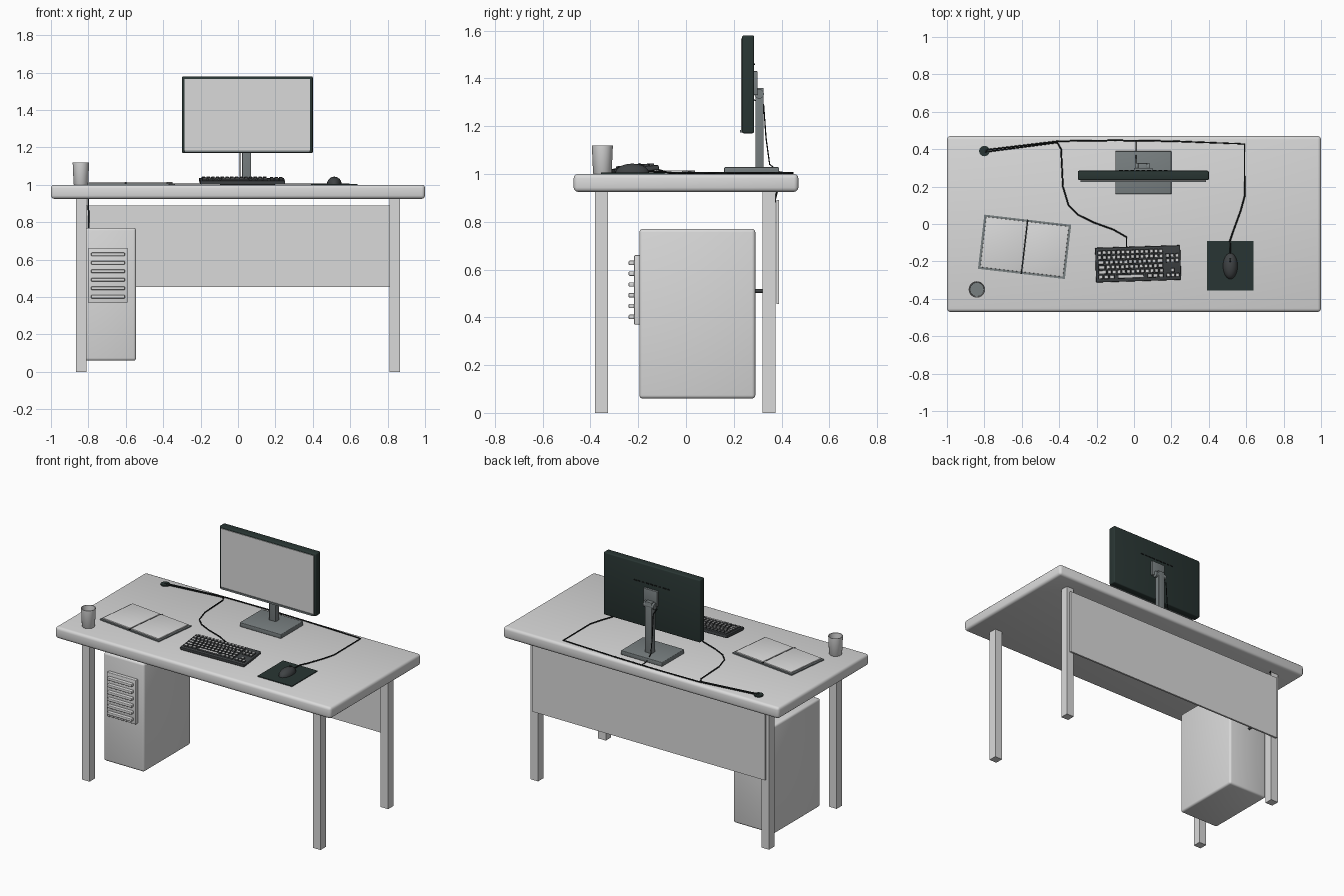
import bpy, bmesh, math
from mathutils import Matrix, Vector

if "Cube" in bpy.data.objects:
    bpy.data.objects.remove(bpy.data.objects["Cube"])


def material(name, r, g, b):
    m = bpy.data.materials.new(name)
    m.use_nodes = True
    m.diffuse_color = (r, g, b, 1)
    m.node_tree.nodes["Principled BSDF"].inputs["Base Color"].default_value = (r, g, b, 1)
    return m


LIGHT = material("light grey", 0.7, 0.7, 0.7)
DARK = material("dark green grey", 0.022, 0.036, 0.033)
STEEL = material("steel grey", 0.19, 0.215, 0.22)
CHARCOAL = material("charcoal", 0.05, 0.055, 0.058)
BLACK = material("black", 0.008, 0.01, 0.01)


def finish(name, bm, *mats):
    """Turn a bmesh into an object, smooth with sharp edges kept."""
    bmesh.ops.recalc_face_normals(bm, faces=bm.faces)
    me = bpy.data.meshes.new(name)
    bm.to_mesh(me)
    bm.free()
    for m in mats:
        me.materials.append(m)
    me.shade_smooth()
    me.set_sharp_from_angle(angle=math.radians(35))
    ob = bpy.data.objects.new(name, me)
    bpy.context.collection.objects.link(ob)
    return ob


def add_box(bm, x, y, z, taper=1.0):
    """Add a box given (min, max) pairs; taper scales its top."""
    lo, hi = Vector((x[0], y[0], z[0])), Vector((x[1], y[1], z[1]))
    mid, size = (lo + hi) / 2, hi - lo
    verts = bmesh.ops.create_cube(bm, size=1)["verts"]
    for v in verts:
        k = taper if v.co.z > 0 else 1
        v.co = mid + Vector((v.co.x * size.x * k, v.co.y * size.y * k, v.co.z * size.z))


def box(name, x, y, z, mat, bevel=0.0):
    bm = bmesh.new()
    add_box(bm, x, y, z)
    if bevel:
        bmesh.ops.bevel(bm, geom=bm.edges[:], offset=bevel, segments=3,
                        profile=0.5, affect='EDGES')
    return finish(name, bm, mat)


def cylinder(name, centre, radius, depth, mat, axis='Z', sides=24):
    bm = bmesh.new()
    bmesh.ops.create_cone(bm, cap_ends=True, segments=sides, radius1=radius,
                          radius2=radius, depth=depth)
    turn = {'X': Matrix.Rotation(math.pi / 2, 4, 'Y'),
            'Y': Matrix.Rotation(math.pi / 2, 4, 'X'), 'Z': Matrix()}[axis]
    bm.transform(Matrix.Translation(centre) @ turn)
    return finish(name, bm, mat)


def cable(name, points, radius=0.004):
    cu = bpy.data.curves.new(name, 'CURVE')
    cu.dimensions = '3D'
    cu.bevel_depth = radius
    cu.bevel_resolution = 1
    cu.use_fill_caps = True
    sp = cu.splines.new('POLY')
    sp.points.add(len(points) - 1)
    for p, co in zip(sp.points, points):
        p.co = (*co, 1)
    cu.materials.append(BLACK)
    ob = bpy.data.objects.new(name, cu)
    bpy.context.collection.objects.link(ob)


def place(ob, x, y, z, turn, tilt=0.0):
    ob.location = (x, y, z)
    ob.rotation_euler = (math.radians(tilt), 0, math.radians(turn))


# Desk
box("desk_top", (-1, 1), (-0.47, 0.47), (0.925, 1.0), LIGHT, 0.018)
for side, sx in (("right", -0.8375), ("left", 0.8375)):
    for end, y in (("front", -0.353), ("back", 0.348)):
        box(f"{end}_{side}_leg", (sx - 0.0275, sx + 0.0275),
            (y - 0.0275, y + 0.0275), (0, 0.93), LIGHT)
box("back_panel", (-0.845, 0.845), (0.378, 0.39), (0.455, 0.89), LIGHT)

# Computer tower with its front grille
box("tower_case", (-0.84, -0.545), (-0.195, 0.29), (0.06, 0.77), LIGHT, 0.014)
box("grille_plate", (-0.80, -0.59), (-0.217, -0.19), (0.37, 0.66), LIGHT, 0.004)
for i in range(6):
    z = 0.402 + i * 0.0452
    box(f"grille_bar_{i + 1}", (-0.785, -0.605), (-0.24, -0.21),
        (z - 0.009, z + 0.009), LIGHT, 0.004)
cylinder("tower_plug", (-0.70, 0.302, 0.51), 0.008, 0.04, CHARCOAL, 'Y', 12)
cable("tower_cable", [(-0.70, 0.32, 0.51), (-0.76, 0.34, 0.56), (-0.795, 0.37, 0.70),
                      (-0.80, 0.372, 0.89), (-0.80, 0.385, 0.94)])

# Monitor
box("monitor_case", (-0.30, 0.40), (0.235, 0.285), (1.17, 1.58), DARK, 0.007)
box("monitor_screen", (-0.286, 0.386), (0.231, 0.236), (1.183, 1.567), LIGHT)
box("monitor_chin", (-0.286, 0.386), (0.225, 0.237), (1.173, 1.184), STEEL)
for i in range(9):
    x = -0.07 + i * 0.03
    box(f"back_vent_{i + 1}", (x - 0.01, x + 0.01), (0.284, 0.288),
        (1.455, 1.462), BLACK)

# Monitor stand
box("stand_base", (-0.10, 0.20), (0.16, 0.39), (1.0, 1.028), STEEL, 0.004)
box("stand_pole", (0.022, 0.07), (0.29, 0.325), (1.02, 1.36), STEEL, 0.003)
box("mount_plate", (0.0, 0.10), (0.283, 0.30), (1.33, 1.43), STEEL, 0.003)
cylinder("mount_hinge", (0.046, 0.306, 1.335), 0.02, 0.075, STEEL, 'X')
cable("monitor_cable", [(0.01, 0.285, 1.31), (0.01, 0.325, 1.29), (0.01, 0.335, 1.15),
                        (0.01, 0.35, 1.04), (0.01, 0.395, 1.006), (0.01, 0.443, 1.004)], 0.003)

# Keyboard: sloped body and tapered keys in rows
W, D = 0.455, 0.185
body = box("keyboard_body", (-W / 2, W / 2), (-D / 2, D / 2), (-0.012, 0.008), CHARCOAL, 0.004)
keys = bmesh.new()
PITCH = 0.0252


def key(x0, x1, row):
    y = 0.067 - row * 0.0262
    add_box(keys, (x0 + 0.002, x1 - 0.002), (y - 0.0105, y + 0.0105), (0.007, 0.017), 0.78)


for row in range(6):
    left, right = -0.217, 0.136
    if row == 5:
        for i in range(3):
            key(left + i * 0.03, left + (i + 1) * 0.03, row)
            key(right - (i + 1) * 0.03, right - i * 0.03, row)
        key(left + 0.09, right - 0.09, row)
    else:
        start = left + (0, 0, 0.5, 0.75, 1.0)[row] * PITCH
        if start > left:
            key(left, start + PITCH, row)
            start += PITCH
        while start + 2 * PITCH < right:
            key(start, start + PITCH, row)
            start += PITCH
        key(start, right, row)
    for i in range(3):
        if row in (1, 2, 5) or (row == 4 and i == 1):
            key(0.147 + i * 0.0245, 0.147 + (i + 1) * 0.0245, row)
cap = finish("keyboard_keys", keys, LIGHT, CHARCOAL)
for p in cap.data.polygons:
    p.material_index = 0 if p.normal.z > 0.9 else 1
for ob in (body, cap):
    place(ob, 0.022, -0.213, 1.021, 1.8, 5)

# Mouse and pad
box("mouse_pad", (0.39, 0.64), (-0.355, -0.09), (1.0, 1.005), DARK)
bm = bmesh.new()
bmesh.ops.create_uvsphere(bm, u_segments=24, v_segments=16, radius=1)
bmesh.ops.bisect_plane(bm, geom=bm.verts[:] + bm.edges[:] + bm.faces[:], plane_co=(0, 0, 0),
                       plane_no=(0, 0, -1), clear_outer=True)
bmesh.ops.holes_fill(bm, edges=[e for e in bm.edges if e.is_boundary])
bm.transform(Matrix.Translation((0.515, -0.225, 1.005)) @ Matrix.Diagonal((0.039, 0.07, 0.038, 1)))
finish("mouse_body", bm, CHARCOAL)
cylinder("mouse_wheel", (0.515, -0.195, 1.034), 0.011, 0.009, BLACK, 'X', 16)

# Open book: cover, two page blocks and the spine gap
parts = [box("book_cover", (-0.234, 0.234), (-0.146, 0.146), (0, 0.007), STEEL),
         box("left_pages", (-0.222, -0.003), (-0.135, 0.135), (0.006, 0.015), LIGHT, 0.002),
         box("right_pages", (0.003, 0.222), (-0.135, 0.135), (0.006, 0.015), LIGHT, 0.002),
         box("book_spine", (-0.004, 0.004), (-0.146, 0.146), (0.005, 0.011), BLACK)]
for ob in parts:
    place(ob, -0.585, -0.122, 1.0, -6.7)

# Cup: lathed wall, with the drink inside
bm = bmesh.new()
profile = [(0, 0), (0.036, 0), (0.039, 0.004), (0.044, 0.12), (0.04, 0.12), (0.037, 0.01), (0, 0.01)]
ring = [bm.verts.new((r, 0, z)) for r, z in profile]
edges = [bm.edges.new(pair) for pair in zip(ring, ring[1:])]
bmesh.ops.spin(bm, geom=ring + edges, cent=(0, 0, 0), axis=(0, 0, 1),
               angle=math.tau, steps=28, use_merge=True)
bmesh.ops.remove_doubles(bm, verts=bm.verts, dist=0.0001)
finish("cup", bm, LIGHT).location = (-0.84, -0.35, 1.0)
cylinder("cup_drink", (-0.84, -0.35, 1.03), 0.0375, 0.04, STEEL)

# Cable hole and the cables on the desk
cylinder("cable_hole", (-0.80, 0.39, 1.002), 0.028, 0.012, DARK)
Z = 1.004
cable("mouse_cable", [(-0.80, 0.395, 1.006), (-0.40, 0.443, Z), (-0.1, 0.447, Z), (0.2, 0.443, Z),
                      (0.59, 0.428, Z), (0.592, 0.15, Z), (0.57, 0.07, Z), (0.53, -0.04, Z),
                      (0.513, -0.09, 1.008), (0.515, -0.16, 1.012)])
cable("keyboard_cable", [(-0.80, 0.385, 1.006), (-0.41, 0.435, Z), (-0.39, 0.40, Z),
                         (-0.38, 0.20, Z), (-0.35, 0.10, Z), (-0.30, 0.05, Z), (-0.22, 0.01, Z),
                         (-0.11, -0.03, Z), (-0.04, -0.07, Z), (-0.04, -0.125, 1.02)])
